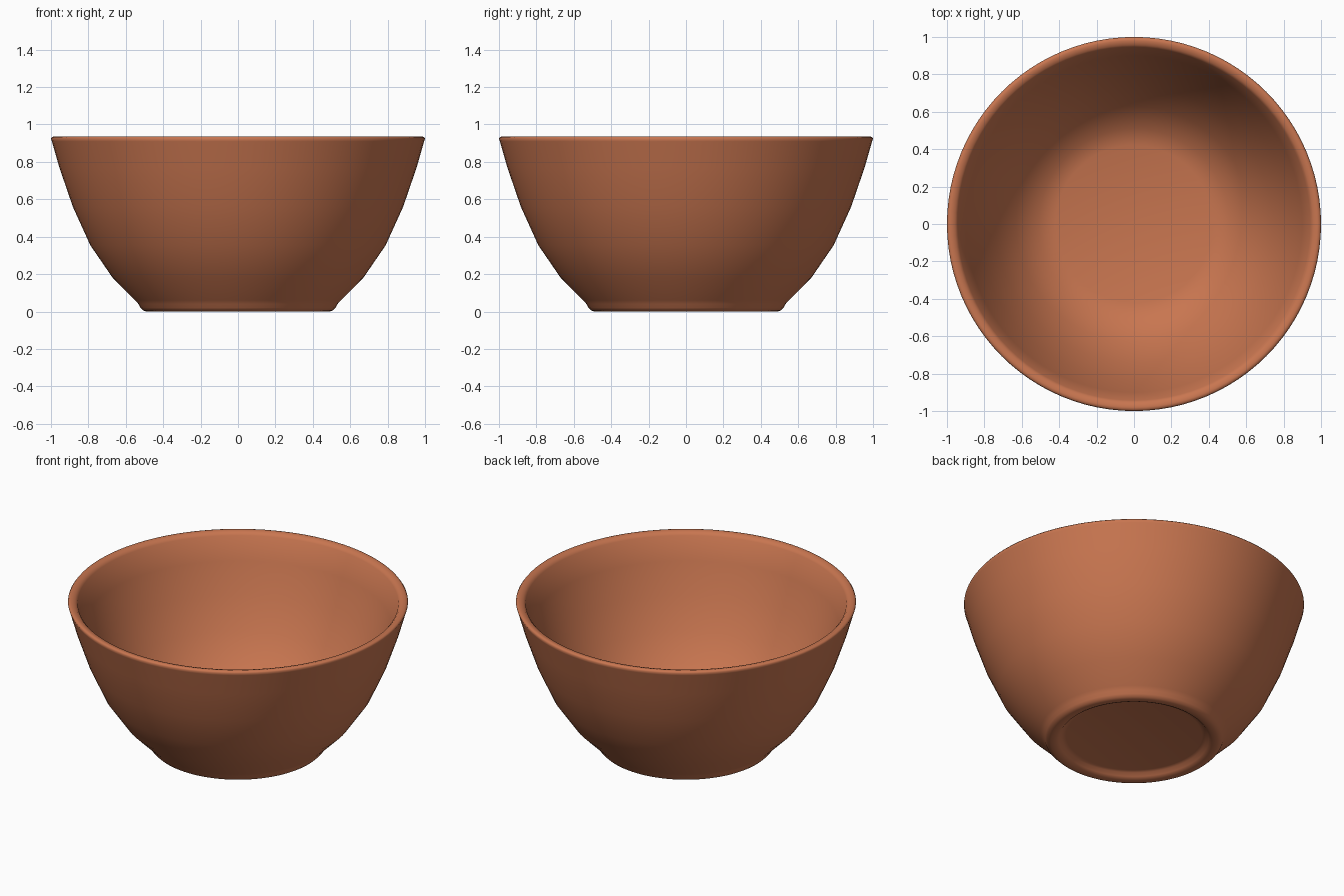
import bpy
import bmesh
import math

if "Cube" in bpy.data.objects:
    bpy.data.objects.remove(bpy.data.objects["Cube"])

SEGMENTS = 96

# Half section (radius, height): recessed underside, foot ring, outer wall, rim, inner wall, floor
PROFILE = [
    (0.0, 0.035), (0.40, 0.035), (0.425, 0.03), (0.44, 0.012), (0.46, 0.002),
    (0.49, 0.0), (0.508, 0.006), (0.522, 0.02), (0.532, 0.04), (0.55, 0.06),
    (0.67, 0.18), (0.79, 0.355), (0.883, 0.56), (0.955, 0.77), (0.995, 0.91),
    (1.0, 0.925), (0.993, 0.934), (0.98, 0.936), (0.957, 0.93), (0.943, 0.915),
    (0.90, 0.77), (0.83, 0.58), (0.74, 0.385), (0.63, 0.225), (0.51, 0.115),
    (0.42, 0.09), (0.0, 0.085),
]

clay = bpy.data.materials.new("terracotta")
clay.diffuse_color = (0.58, 0.18, 0.08, 1.0)
clay.use_nodes = True
clay.node_tree.nodes["Principled BSDF"].inputs["Base Color"].default_value = clay.diffuse_color

# Spin the section into a closed bowl
bm = bmesh.new()
verts = [bm.verts.new((r, 0, z)) for r, z in PROFILE]
edges = [bm.edges.new(pair) for pair in zip(verts, verts[1:])]
bmesh.ops.spin(bm, geom=verts + edges, cent=(0, 0, 0), axis=(0, 0, 1),
               angle=math.tau, steps=SEGMENTS, use_merge=False)
bmesh.ops.remove_doubles(bm, verts=bm.verts, dist=0.0005)
bmesh.ops.recalc_face_normals(bm, faces=bm.faces)
for face in bm.faces:
    face.smooth = True

mesh = bpy.data.meshes.new("bowl")
bm.to_mesh(mesh)
bm.free()
mesh.materials.append(clay)
bowl = bpy.data.objects.new("bowl", mesh)
bpy.context.collection.objects.link(bowl)
